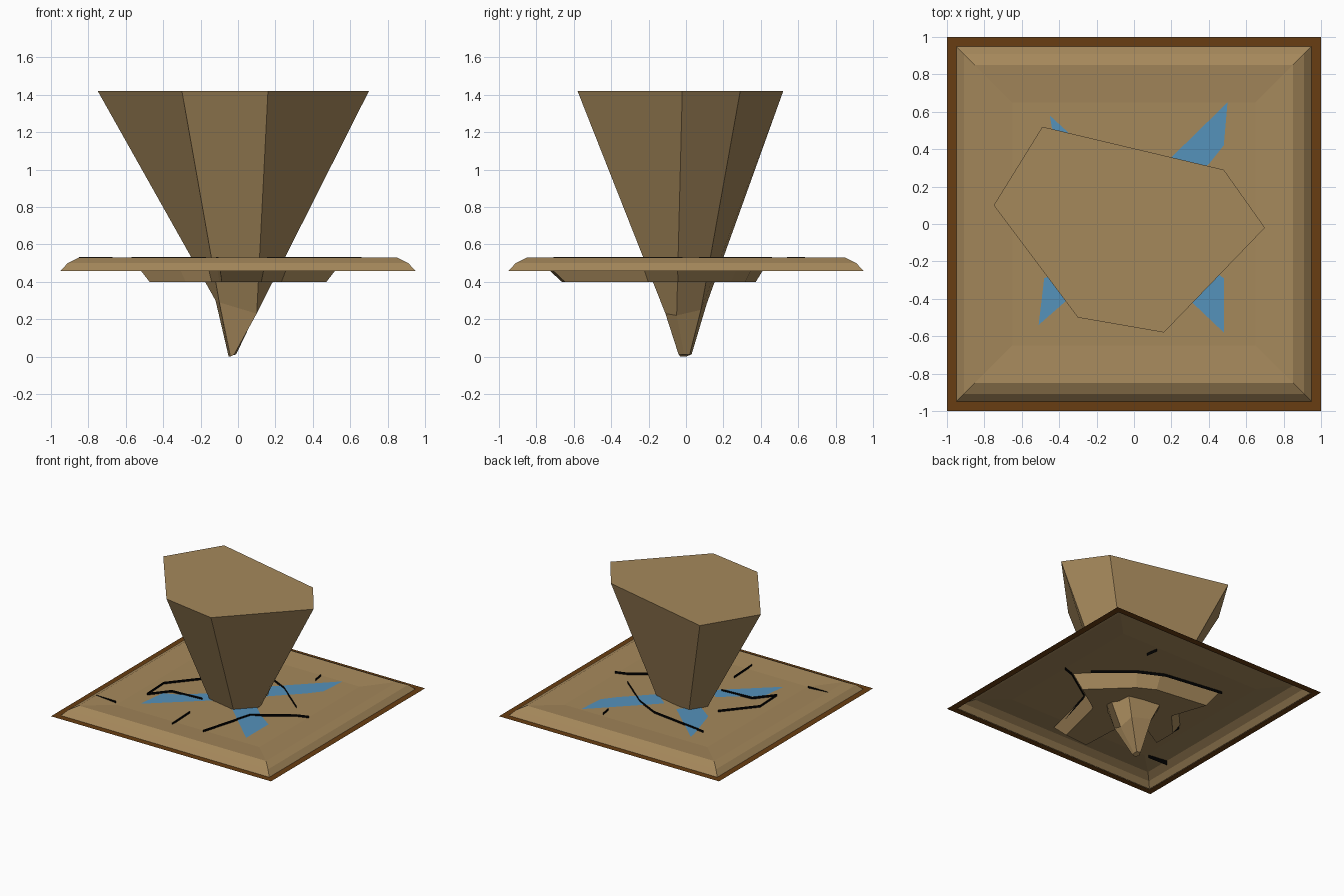
import bpy

if "Cube" in bpy.data.objects:
    bpy.data.objects.remove(bpy.data.objects["Cube"])


def material(name, rgb):
    m = bpy.data.materials.new(name)
    m.diffuse_color = (*rgb, 1)
    m.use_nodes = True
    m.node_tree.nodes["Principled BSDF"].inputs["Base Color"].default_value = m.diffuse_color
    return m


TAN = material("sandstone tan", (0.376, 0.246, 0.105))
BROWN = material("dark brown edge", (0.138, 0.048, 0.006))
BLUE = material("water blue", (0.089, 0.287, 0.497))
BLACK = material("crack black", (0.0, 0.0, 0.0))


def make(name, verts, faces, *mats):
    me = bpy.data.meshes.new(name)
    me.from_pydata(verts, [], faces)
    for m in mats:
        me.materials.append(m)
    ob = bpy.data.objects.new(name, me)
    bpy.context.collection.objects.link(ob)
    return ob


def loft(name, rings, mat, cap_start=True, cap_end=True):
    """Join equal-sized rings of points, each listed counter-clockwise, bottom to top."""
    n = len(rings[0])
    verts = [p for r in rings for p in r]
    faces = []
    for k in range(len(rings) - 1):
        for i in range(n):
            j = (i + 1) % n
            faces.append((k * n + i, k * n + j, (k + 1) * n + j, (k + 1) * n + i))
    if cap_start:
        faces.append(tuple(reversed(range(n))))
    if cap_end:
        last = (len(rings) - 1) * n
        faces.append(tuple(range(last, last + n)))
    return make(name, verts, faces, mat)


def square(h, z):
    return [(-h, -h, z), (h, -h, z), (h, h, z), (-h, h, z)]


# Flat brown border around the tile
loft("border", [square(1.0, 0.46), square(0.945, 0.46)], BROWN, False, False)

# Open shell of the tile: bevelled rim and slightly dished top
loft("ground_plate",
     [square(0.95, 0.458), square(0.91, 0.50), square(0.85, 0.53), square(0.65, 0.514)],
     TAN, False, True)

# Six-sided rock: wide flat top narrowing to a tip below the tile
top = [(-.75, .10), (-.30, -.50), (.16, -.58), (.70, -.02), (.48, .29), (-.49, .52)]
waist = [(-.12, .05), (-.10, -.09), (.10, -.11), (.09, -.05), (.09, .08), (-.08, .11)]
tip = [(-.05, .0), (-.04, -.03), (-.02, -.04), (-.01, -.01), (-.01, .02), (-.04, .03)]
waist_z = [.30, .29, .23, .22, .25, .28]
loft("rock_spike",
     [[(x, y, 0.0 if i < 2 else 0.012) for i, (x, y) in enumerate(tip)],
      [(x, y, z) for (x, y), z in zip(waist, waist_z)],
      [(x, y, 1.42) for x, y in top]], TAN)

# Star-shaped slab hanging under the tile, tapering downwards
outline = [(.57, -.05), (.216, .291), (.05, .38), (-.48, .45), (-.36, .10), (-.57, -.13),
           (-.57, -.36), (-.337, -.225), (-.17, -.22), (-.12, -.46), (-.105, -.80),
           (.15, -.78), (.28, -.244)]
loft("hanging_slab",
     [[(x * .83, y * .83, 0.40) for x, y in outline],
      [(x * .98, y * .98, 0.51) for x, y in outline]], TAN)

# Thin upright black cracks along the slab outline and out towards the rim
cracks = [
    [(.66, -.02), (.57, -.05), (.28, -.244), (.156, -.676)],
    [(-.117, -.458), (-.105, -.708)],
    [(-.17, -.215), (-.44, -.233), (-.56, -.38), (-.57, -.15), (-.36, .10)],
    [(.483, .069), (.216, .291), (.018, .389), (-.48, .46)],
    [(.31, .637), (.325, .54)],
    [(-.85, -.627), (-.67, -.63)],
]
for n, path in enumerate(cracks):
    verts = [(x, y, z) for x, y in path for z in (0.49, 0.533)]
    faces = [(2 * i, 2 * i + 2, 2 * i + 3, 2 * i + 1) for i in range(len(path) - 1)]
    make(f"crack_{n + 1}", verts, faces, BLACK)

# Four flat streams running from the rock towards the corners
streams = [
    [(.05, .21), (.18, .10), (.40, .32), (.48, .42), (.50, .65)],
    [(-.08, .24), (-.45, .58), (-.44, .52), (-.35, .21), (-.20, .10)],
    [(-.20, -.10), (-.38, -.25), (-.48, -.29), (-.51, -.54), (-.10, -.18)],
    [(.08, -.20), (.48, -.58), (.48, -.29), (.34, -.19), (.20, -.06)],
]
for n, pts in enumerate(streams):
    make(f"stream_{n + 1}", [(x, y, 0.518) for x, y in pts], [tuple(range(len(pts)))], BLUE)
# Keep stream faces pointing up
for ob in bpy.data.objects:
    if ob.name.startswith("stream") and ob.data.polygons[0].normal.z < 0:
        ob.data.flip_normals()
